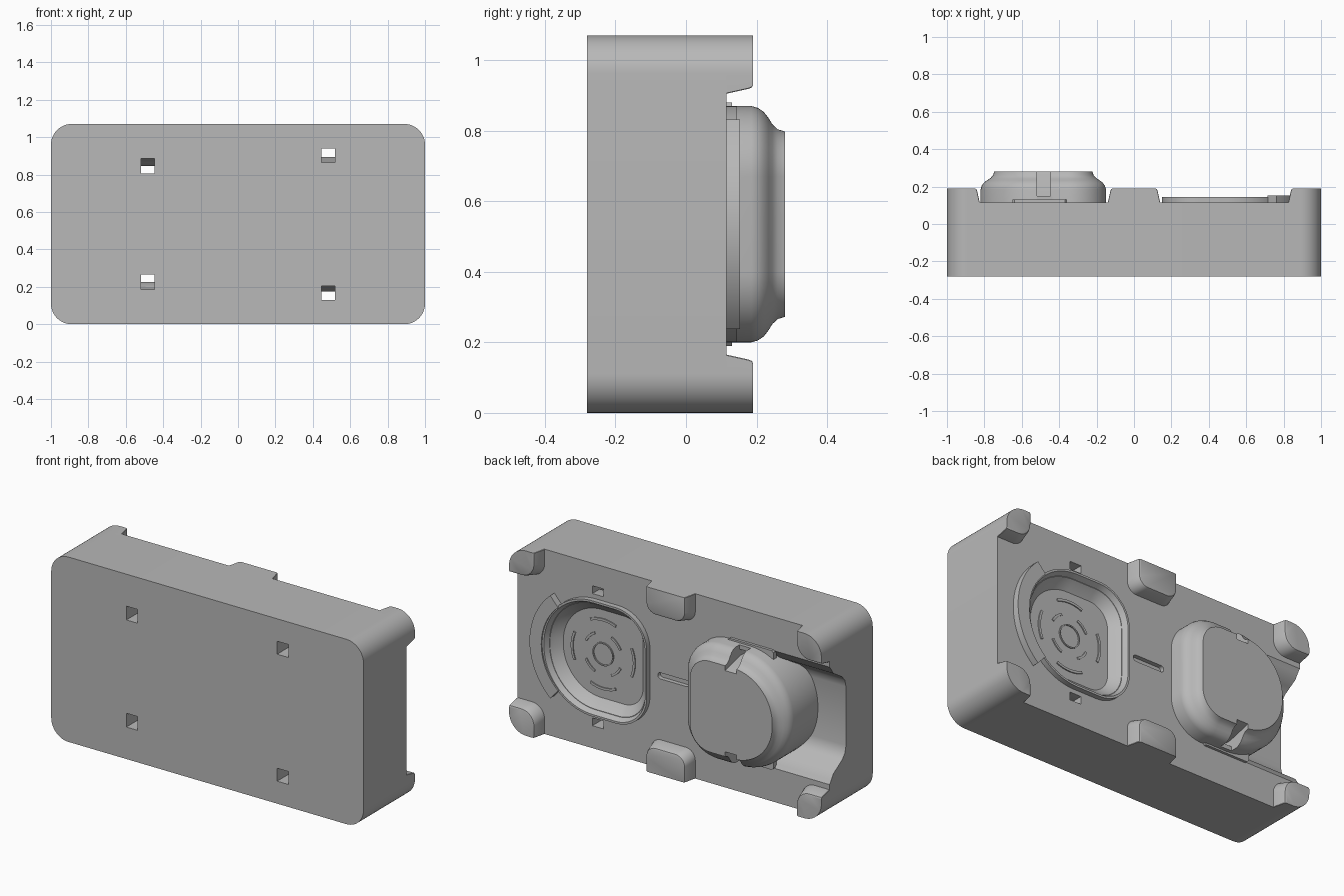
import bpy, bmesh, math

cube = bpy.data.objects.get("Cube")
if cube:
    bpy.data.objects.remove(cube, do_unlink=True)

grey = bpy.data.materials.new("plain grey")
grey.use_nodes = True
tone = (0.48, 0.48, 0.48, 1)
grey.diffuse_color = tone
grey.node_tree.nodes["Principled BSDF"].inputs["Base Color"].default_value = tone

HEIGHT, MID = 1.07, 0.535
FRONT, PLATE, LUG_TOP = -0.28, 0.115, 0.19


def rounded(x0, x1, z0, z1, radii, steps=12):
    """Rounded rectangle in x and z; radii run from the +x +z corner round."""
    corners = [(x1, z1, -1, -1), (x0, z1, 1, -1), (x0, z0, 1, 1), (x1, z0, -1, 1)]
    pts = []
    for k, ((x, z, dx, dz), r) in enumerate(zip(corners, radii)):
        r = max(r, 0.002)
        n = steps if r > 0.01 else 1
        for i in range(n + 1):
            a = math.pi / 2 * (k + i / n)
            pts.append((x + dx * r + r * math.cos(a), z + dz * r + r * math.sin(a)))
    return pts


def loft(name, loops, ring=False):
    """Skin a stack of equal loops; a ring joins the last to the first."""
    bm = bmesh.new()
    rows = [[bm.verts.new(p) for p in loop] for loop in loops]
    pairs = list(zip(rows, rows[1:]))
    if ring:
        pairs.append((rows[-1], rows[0]))
    else:
        bm.faces.new(rows[0])
        bm.faces.new(rows[-1])
    for a, b in pairs:
        for i in range(len(a)):
            j = (i + 1) % len(a)
            bm.faces.new((a[i], a[j], b[j], b[i]))
    bmesh.ops.recalc_face_normals(bm, faces=bm.faces)
    mesh = bpy.data.meshes.new(name)
    bm.to_mesh(mesh)
    bm.free()
    mesh.materials.append(grey)
    ob = bpy.data.objects.new(name, mesh)
    bpy.context.collection.objects.link(ob)
    return ob


def at_y(outline, y):
    return [(x, y, z) for x, z in outline]


def prism(name, outline, y0, y1):
    return loft(name, [at_y(outline, y0), at_y(outline, y1)])


def prism_x(name, outline, x0, x1):
    return loft(name, [[(x, y, z) for y, z in outline] for x in (x0, x1)])


def pod(side, inset):
    """Plan shared by dome and bowl: round outside, squarer inside."""
    x0, x1 = 0.15 + inset, 0.82 - inset
    pts = rounded(x0, x1, 0.2 + inset, 0.87 - inset,
                  [0.325 - inset, 0.2 - inset, 0.2 - inset, 0.325 - inset], 20)
    return [(side * x, z) for x, z in pts]


def sector(name, cx, r0, r1, a0, a1, y0, y1, steps=20):
    angles = [a0 + (a1 - a0) * i / steps for i in range(steps + 1)]
    pts = [(r1, a) for a in angles] + [(r0, a) for a in reversed(angles)]
    return prism(name, [(cx + r * math.cos(a), MID + r * math.sin(a)) for r, a in pts], y0, y1)


def cut(target, cutter):
    cutter.hide_render = True
    mod = target.modifiers.new("cut", "BOOLEAN")
    mod.operation, mod.solver, mod.object = "DIFFERENCE", "EXACT", cutter
    bpy.context.view_layer.objects.active = target
    bpy.ops.object.modifier_apply(modifier=mod.name)


# Main block
body = prism("body_block", rounded(-1, 1, 0, HEIGHT, [0.11] * 4), FRONT, PLATE)

# Dome with an ogee shoulder, and the low pad at its foot
dome_steps = [(-0.1, 0), (0.185, 0), (0.203, 0.005), (0.22, 0.016), (0.234, 0.034),
              (0.245, 0.052), (0.26, 0.066), (0.28, 0.072)]
dome = loft("dome", [at_y(pod(-1, i), y) for y, i in dome_steps])
pad = prism("dome_foot_pad", rounded(-0.65, -0.36, 0.19, 0.88, [0.01] * 4), 0.1, 0.13)

cutters = []

# Bowl and its raised lip
bowl = loft("bowl_cutter", [at_y(pod(1, i), y)
                            for y, i in [(0.2, 0), (PLATE, 0.03), (0.09, 0.05), (0.065, 0.08)]])
cut(body, bowl)
loft("bowl_lip", [at_y(pod(1, i), y)
                  for y, i in [(0.1, 0), (0.145, 0), (0.145, 0.012), (0.1, 0.035)]], ring=True)

# Scooped notch open to the end face
half = [(0.13, 0.345), (PLATE, 0.34), (0.1, 0.32), (0.08, 0.29), (0.04, 0.265),
        (0.0, 0.24), (-0.025, 0.21), (-0.035, 0.17)]
scoop = [(y, MID + d) for y, d in half] + [(y, MID - d) for y, d in reversed(half)]
notch = prism_x("notch_cutter", scoop, -1.1, -0.6)
cut(body, notch)

# Groove between dome and bowl
groove = prism("groove_cutter", rounded(-0.1, 0.1, MID - 0.018, MID + 0.018, [0.017] * 4, 8),
               PLATE - 0.025, 0.2)
cut(body, groove)
cutters += [bowl, notch, groove]

# Latch slots running right through, mirrored top and bottom
dome_slot = [(-0.4, 0.805), (0.14, 0.805), (0.3, 0.765), (0.3, 0.95), (0.15, 0.95),
             (0.15, 0.845), (0.05, 0.845), (-0.02, 0.885), (-0.4, 0.885)]
bowl_slot = [(-0.4, 0.865), (-0.02, 0.865), (0.05, 0.895), (0.3, 0.895),
             (0.3, 0.94), (-0.4, 0.94)]
for flip in (False, True):
    for side, shape in ((-1, dome_slot), (1, bowl_slot)):
        pts = [(y, HEIGHT - z if flip else z) for y, z in shape]
        x = side * 0.483
        slot = prism_x("slot_cutter", pts, x - 0.036, x + 0.036)
        for part in ([body, dome, pad] if side < 0 else [body]):
            cut(part, slot)
        cutters.append(slot)
for c in cutters:
    bpy.data.objects.remove(c, do_unlink=True)

# Raised crescent outside the bowl
sweep = math.radians(48)
sector("bowl_crescent", 0.495, 0.325, 0.4, -sweep, sweep, 0.1, 0.153)

# Fine raised rings on the bowl floor
floor = 0.06
sector("floor_ring", 0.483, 0.06, 0.067, 0, math.tau * 0.999, floor, 0.071, 32)
for k in range(4):
    turn = k * math.pi / 2
    sector("floor_inner_arc", 0.483, 0.115, 0.128, turn + 0.45, turn + 1.12, floor, 0.071)
    sector("floor_outer_arc", 0.483, 0.192, 0.206, turn - 0.42, turn + 0.42, floor, 0.071)

# Locating lugs at the corners and the middle of the long edges
lug_steps = [(0.09, 0), (PLATE, 0), (0.178, 0.014), (0.187, 0.018), (LUG_TOP, 0.025)]
for up in (True, False):
    row = "upper" if up else "lower"
    for side, name in ((1, "left"), (-1, "right"), (0, "middle")):
        loops = []
        for y, i in lug_steps:
            if side:
                pts = rounded(0.825 + i, 1, 0.905 + i, HEIGHT, [0.11, 0, 0.08, 0])
            else:
                pts = rounded(-0.14 + i, 0.14 - i, 0.905 + i, HEIGHT, [0, 0, 0.06, 0.06])
            loops.append([((side or 1) * x, y, z if up else HEIGHT - z) for x, z in pts])
        loft(f"{row}_{name}_lug", loops)

# Smooth curved walls, crisp edges
bpy.ops.object.select_all(action="DESELECT")
for ob in bpy.context.scene.objects:
    if ob.type == "MESH":
        ob.select_set(True)
bpy.context.view_layer.objects.active = body
bpy.ops.object.shade_smooth_by_angle(angle=math.radians(30))
